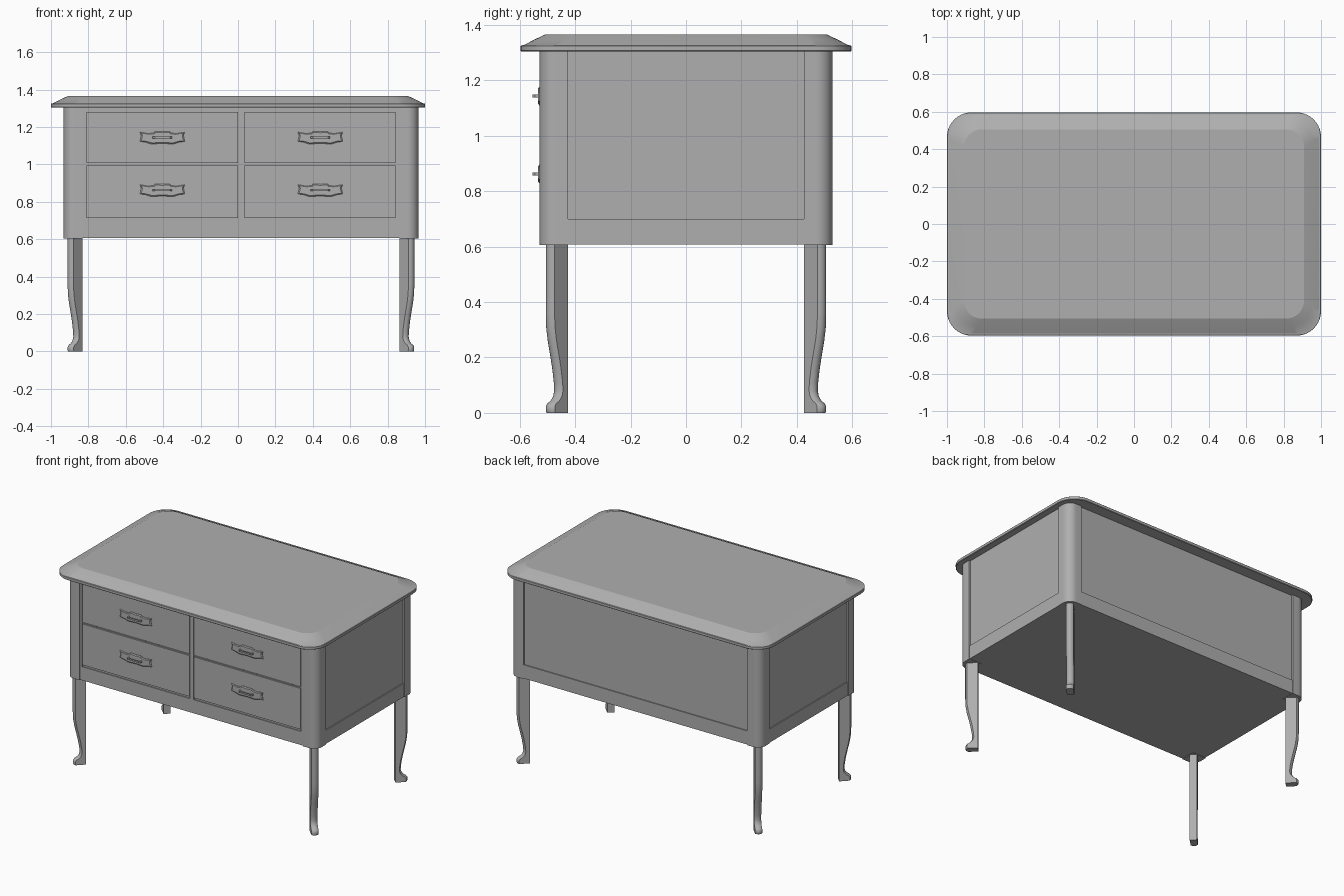
import bpy, bmesh
from math import sin, cos, pi, radians, sqrt
from mathutils import Vector

if "Cube" in bpy.data.objects:
    bpy.data.objects.remove(bpy.data.objects["Cube"])

CX = 0.016                      # the cabinet sits slightly off the top's centre
X0, X1, Y = CX - 0.949, CX + 0.949, 0.528
R, ROUND = 0.102, 0.058         # corner post width and its corner radius

grey = bpy.data.materials.new("mid_grey")
grey.diffuse_color = (0.43, 0.43, 0.43, 1)
grey.use_nodes = True
grey.node_tree.nodes["Principled BSDF"].inputs["Base Color"].default_value = grey.diffuse_color


def finish(bm, name, smooth=None):
    bmesh.ops.recalc_face_normals(bm, faces=bm.faces)
    me = bpy.data.meshes.new(name)
    bm.to_mesh(me)
    bm.free()
    me.materials.append(grey)
    ob = bpy.data.objects.new(name, me)
    bpy.context.collection.objects.link(ob)
    if smooth:
        bpy.ops.object.select_all(action='DESELECT')
        ob.select_set(True)
        bpy.context.view_layer.objects.active = ob
        bpy.ops.object.shade_smooth_by_angle(angle=radians(smooth))
    return ob


def loft(name, rings, smooth=None):
    """Skin matching closed rings of points and cap both ends."""
    bm = bmesh.new()
    vs = [[bm.verts.new(p) for p in ring] for ring in rings]
    for a, b in zip(vs, vs[1:]):
        for i in range(len(a)):
            j = (i + 1) % len(a)
            bm.faces.new((a[i], a[j], b[j], b[i]))
    bm.faces.new(vs[0])
    bm.faces.new(vs[-1])
    return finish(bm, name, smooth)


def box(name, x, y, z):
    rect = [(x[0], y[0]), (x[1], y[0]), (x[1], y[1]), (x[0], y[1])]
    return loft(name, [[(px, py, h) for px, py in rect] for h in z])


def rounded_rect(hx, hy, r, z, n=10):
    pts = []
    for k, (sx, sy) in enumerate([(1, 1), (-1, 1), (-1, -1), (1, -1)]):
        for i in range(n + 1):
            a = (k + i / n) * pi / 2
            pts.append((sx * (hx - r) + r * cos(a), sy * (hy - r) + r * sin(a), z))
    return pts


# Table top with thin lip and sloping shoulder
profile = [(0.02, 1.304), (0.003, 1.304), (0, 1.307), (0, 1.323), (0.003, 1.326),
           (0.012, 1.327), (0.05, 1.347), (0.091, 1.366)]
loft("table_top", [rounded_rect(1 - d, 0.597 - d, 0.132 - 0.4 * d, z) for d, z in profile], 20)

# Carcass and lower rails between the posts
D, E = 0.011, 0.004
box("carcass", (X0 + D, X1 - D), (-Y + R, Y - R), (0.61, 1.305))
box("carcass_front_back", (X0 + R, X1 - R), (-Y + D, Y - D), (0.61, 1.305))
box("side_rails", (X0 + E, X1 - E), (-Y + R, Y - R), (0.607, 0.70))
box("front_back_rails", (X0 + R, X1 - R), (-Y + E, Y - E), (0.607, 0.70))

# Rounded corner posts and bowed legs set on the diagonal
outer = [(0.068, 0.61), (0.068, 0.36), (0.066, 0.31), (0.058, 0.26), (0.046, 0.21),
         (0.035, 0.16), (0.027, 0.11), (0.025, 0.08), (0.030, 0.06), (0.044, 0.043),
         (0.060, 0.034), (0.067, 0.024), (0.067, 0.006), (0.064, 0.0)]
T, BULGE = 0.045, 0.012
for sx, side in ((-1, "left"), (1, "right")):
    for sy, end in ((-1, "front"), (1, "back")):
        px = (X0 + R) if sx < 0 else (X1 - R)
        py = sy * (Y - R)
        flat = R - ROUND
        plan = [(0, 0), (R, 0)] + [(flat + ROUND * cos(i * pi / 20), flat + ROUND * sin(i * pi / 20))
                                   for i in range(11)] + [(0, R)]
        loft(f"{end}_{side}_post", [[(px + sx * x, py + sy * y, z) for x, y in plan]
                                    for z in (0.605, 1.305)], 30)
        d = Vector((sx, sy, 0)) / sqrt(2)
        p = Vector((sx, -sy, 0)) / sqrt(2)
        c = Vector((px + sx * 0.016, py + sy * 0.016, 0))
        rings = []
        for s, z in outer:
            section = [(0, -T / 2), (0, T / 2)]
            for i in range(7):      # softly rounded outer edge
                t = 1 - i / 3
                section.append((s + BULGE * (1 - t * t), t * T / 2))
            rings.append([c + d * a + p * b + Vector((0, 0, z)) for a, b in section])
        loft(f"{end}_{side}_leg", rings, 35)

# Front frame: stile, top rail, middle rail and edges around the drawers
F = (-Y + E, -Y + 0.03)
box("centre_stile", (0.004, 0.031), F, (0.70, 1.305))
box("top_rail", (X0 + R, X1 - R), F, (1.286, 1.305))
box("middle_rail", (X0 + R, X1 - R), F, (0.999, 1.003))
for name, a, b in (("left_stile", X0 + R, -0.814), ("right_stile", 0.846, X1 - R)):
    box(name, (a, b), F, (0.70, 1.305))

# Drawers, each with a shaped plate and a pull
half = [(0, 0.032), (0.04, 0.034), (0.045, 0.026), (0.075, 0.022), (0.12, 0.030),
        (0.113, 0.012), (0.12, -0.020), (0.09, -0.024), (0.06, -0.034), (0, -0.031)]
plate = half + [(-x, z) for x, z in reversed(half[1:-1])]
for row, (z0, z1, zc) in (("upper", (1.007, 1.281, 1.143)), ("lower", (0.714, 0.995, 0.862))):
    for side, (x0, x1) in (("left", (-0.81, -0.001)), ("right", (0.036, 0.842))):
        xc = (x0 + x1) / 2 + 0.001
        box(f"{row}_{side}_drawer", (x0, x1), (-Y + 0.002, -Y + 0.03), (z0, z1))
        layers = [(-0.525, 1, 1), (-0.529, 1, 1), (-0.534, 0.94, 0.82)]
        loft(f"{row}_{side}_handle_plate",
             [[(xc + x * u, y, zc + z * w) for x, z in plate] for y, u, w in layers])
        # Pull: slim bar joined to the plate by bent ends
        arc = [(0.052, -0.53), (0.052, -0.545), (0.04, -0.554), (-0.04, -0.554),
               (-0.052, -0.545), (-0.052, -0.53), (-0.043, -0.53), (-0.043, -0.542),
               (-0.036, -0.547), (0.036, -0.547), (0.043, -0.542), (0.043, -0.53)]
        loft(f"{row}_{side}_pull", [[(xc + x, y, zc + h) for x, y in arc] for h in (-0.005, 0.005)])
